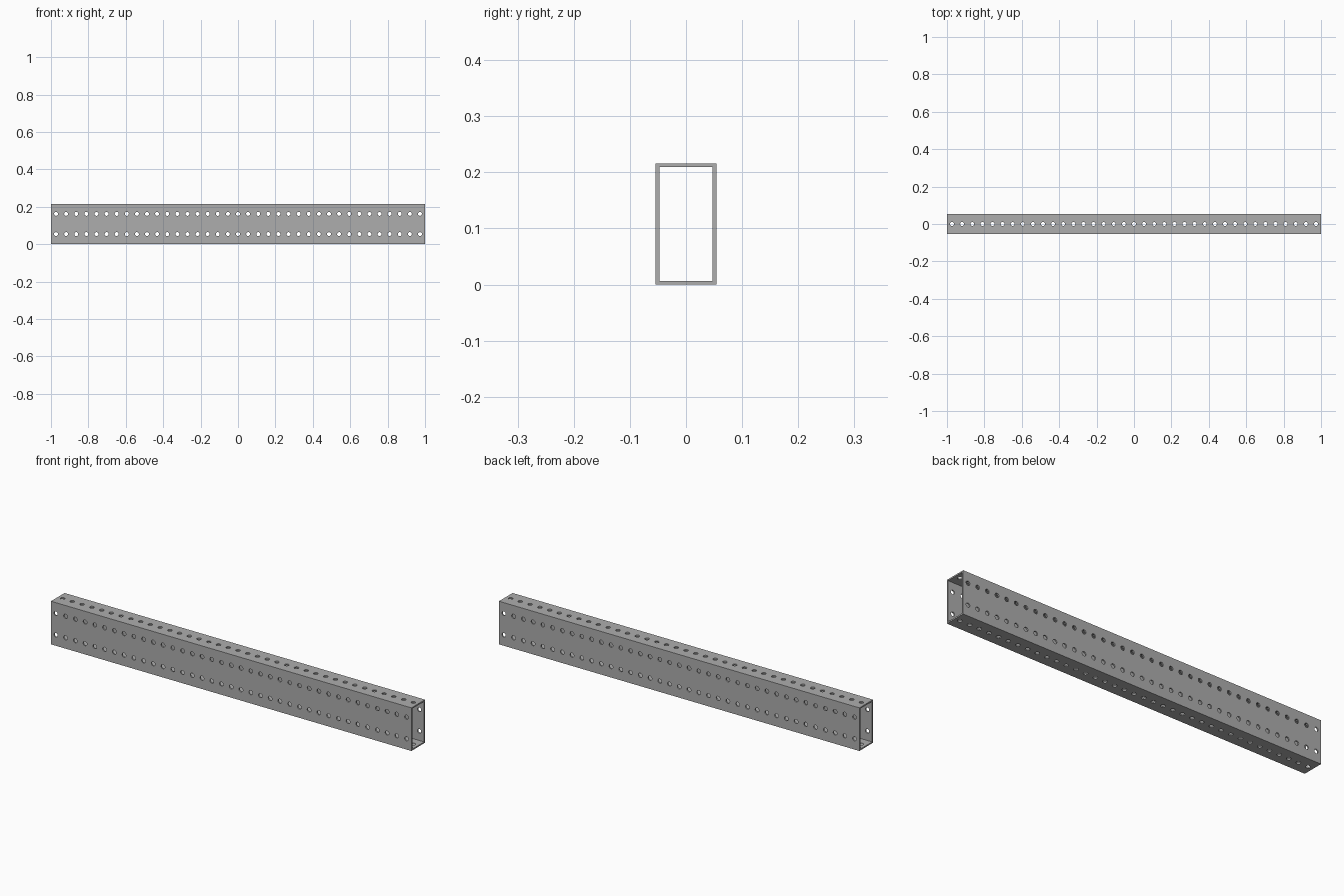
import bpy
import bmesh
from math import radians
from mathutils import Matrix, Vector

if "Cube" in bpy.data.objects:
    bpy.data.objects.remove(bpy.data.objects["Cube"])

COUNT = 37                 # holes along the length
PITCH = 2 / COUNT          # hole spacing; the section is 2 x 4 pitches
WIDTH, HEIGHT = 2 * PITCH, 4 * PITCH
WALL = PITCH / 8
HOLE_RADIUS = 0.0106

metal = bpy.data.materials.new("grey metal")
metal.use_nodes = True
grey = (0.42, 0.42, 0.42, 1)
metal.diffuse_color = grey
metal.node_tree.nodes["Principled BSDF"].inputs["Base Color"].default_value = grey


def add_object(name, bm):
    bmesh.ops.recalc_face_normals(bm, faces=bm.faces)
    mesh = bpy.data.meshes.new(name)
    bm.to_mesh(mesh)
    bm.free()
    mesh.materials.append(metal)
    obj = bpy.data.objects.new(name, mesh)
    bpy.context.collection.objects.link(obj)
    return obj


def hollow_tube(name):
    """Rectangular tube along x, open at both ends."""
    bm = bmesh.new()

    def ring(x, inset):
        y, z = WIDTH / 2 - inset, HEIGHT / 2 - inset
        return [bm.verts.new((x, sy * y, HEIGHT / 2 + sz * z))
                for sy, sz in ((-1, -1), (1, -1), (1, 1), (-1, 1))]

    loops = [ring(-1, 0), ring(1, 0), ring(1, WALL), ring(-1, WALL)]
    for a, b in zip(loops, loops[1:] + loops[:1]):
        for i in range(4):
            j = (i + 1) % 4
            bm.faces.new((a[i], a[j], b[j], b[i]))
    return add_object(name, bm)


def hole_cutter(name, rows, rotation, depth):
    """Rows of drill cylinders, one per pitch along x."""
    bm = bmesh.new()
    for y, z in rows:
        for i in range(COUNT):
            place = Matrix.Translation(Vector((-1 + (i + 0.5) * PITCH, y, z)))
            bmesh.ops.create_cone(bm, cap_ends=True, segments=24,
                                  radius1=HOLE_RADIUS, radius2=HOLE_RADIUS,
                                  depth=depth, matrix=place @ rotation)
    cutter = add_object(name, bm)
    cutter.hide_render = True
    return cutter


# Tube, drilled twice along the sides and once along the top and bottom
tube = hollow_tube("perforated_tube")
cutters = [
    hole_cutter("side_hole_cutter", [(0, PITCH), (0, 3 * PITCH)],
                Matrix.Rotation(radians(90), 4, "X"), WIDTH * 2),
    hole_cutter("top_hole_cutter", [(0, HEIGHT / 2)],
                Matrix.Identity(4), HEIGHT * 2),
]
bpy.ops.object.select_all(action="DESELECT")
bpy.context.view_layer.objects.active = tube
tube.select_set(True)
for cutter in cutters:
    drill = tube.modifiers.new(cutter.name, "BOOLEAN")
    drill.operation = "DIFFERENCE"
    drill.solver = "EXACT"
    drill.object = cutter
    bpy.ops.object.modifier_apply(modifier=drill.name)
    bpy.data.objects.remove(cutter)

bpy.ops.object.shade_smooth_by_angle(angle=radians(30))
